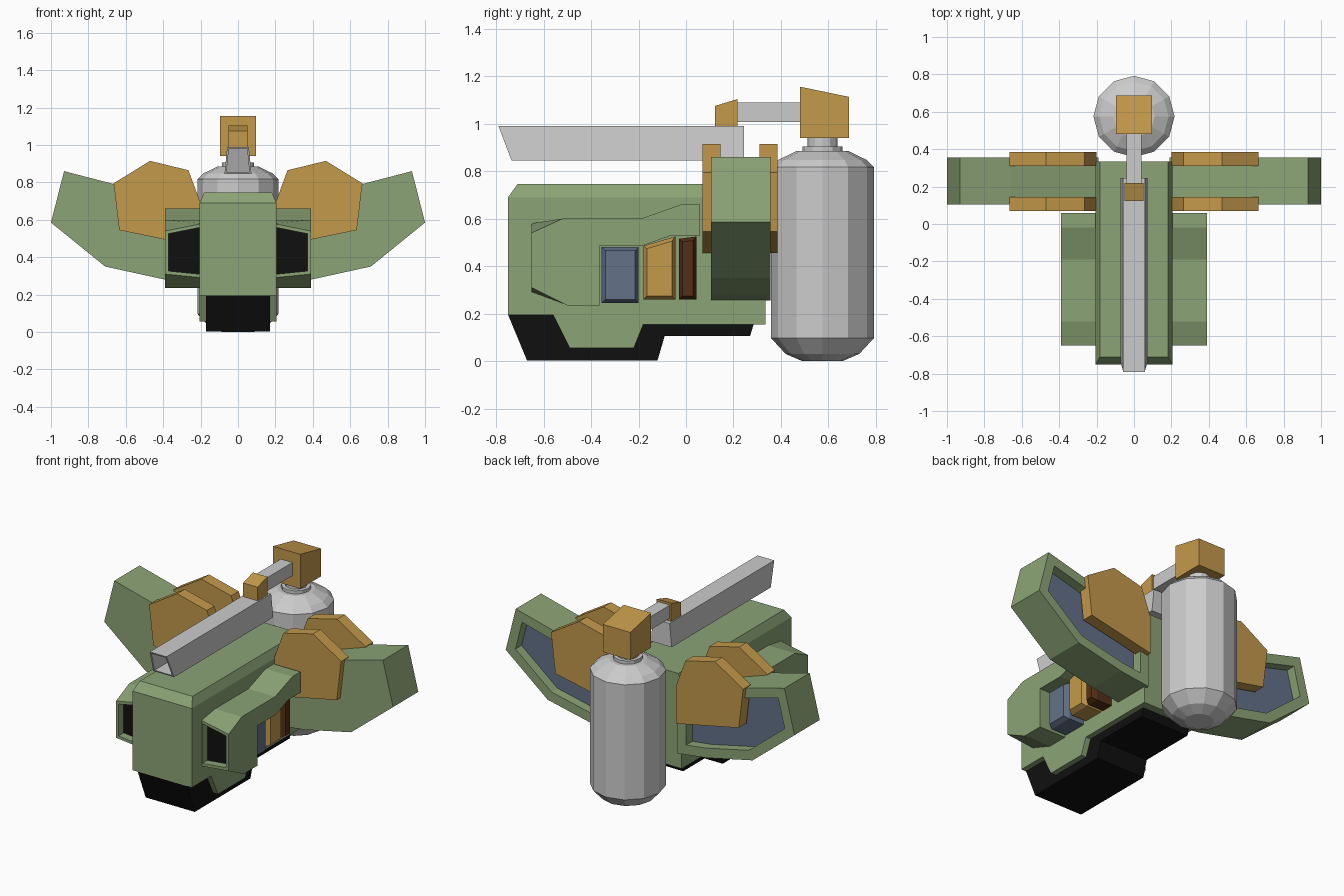
import bpy, bmesh, math
from mathutils import Vector

if "Cube" in bpy.data.objects:
    bpy.data.objects.remove(bpy.data.objects["Cube"])


def material(name, rgb):
    m = bpy.data.materials.new(name)
    m.diffuse_color = (*rgb, 1)
    m.use_nodes = True
    m.node_tree.nodes["Principled BSDF"].inputs["Base Color"].default_value = m.diffuse_color
    return m


GREEN = material("green", (0.26, 0.37, 0.18))
ORANGE = material("orange", (0.55, 0.32, 0.07))
BLUE = material("slate", (0.125, 0.165, 0.25))
BROWN = material("brown", (0.09, 0.028, 0.008))
BLACK = material("black", (0.005, 0.005, 0.005))


def finish(name, bm, mat=None, mirror=False):
    bmesh.ops.recalc_face_normals(bm, faces=bm.faces)
    me = bpy.data.meshes.new(name)
    bm.to_mesh(me)
    bm.free()
    ob = bpy.data.objects.new(name, me)
    bpy.context.collection.objects.link(ob)
    if mat:
        me.materials.append(mat)
    if mirror:
        ob.modifiers.new("mirror", "MIRROR").use_mirror_merge = False
    return ob


def prism(name, axis, pts, a, b, mat=None, mirror=False, pts2=None):
    """Profile pts at position a on the axis, joined to pts2 (or pts) at b."""
    place = {"x": lambda u, v, t: (t, u, v),
             "y": lambda u, v, t: (u, t, v),
             "z": lambda u, v, t: (u, v, t)}[axis]
    bm = bmesh.new()
    lo = [bm.verts.new(place(u, v, a)) for u, v in pts]
    hi = [bm.verts.new(place(u, v, b)) for u, v in (pts2 or pts)]
    bm.faces.new(lo)
    bm.faces.new(hi)
    for i in range(len(lo)):
        j = (i + 1) % len(lo)
        bm.faces.new((lo[i], lo[j], hi[j], hi[i]))
    return finish(name, bm, mat, mirror)


def rect(u0, v0, u1, v1):
    return [(u0, v0), (u1, v0), (u1, v1), (u0, v1)]


def inset(ob, direction, thickness, raise_by=0.0, sink=0.0, mat=None):
    """Inset the face looking in a direction, then raise or sink it."""
    d = Vector(direction)
    bm = bmesh.new()
    bm.from_mesh(ob.data)
    bm.normal_update()
    face = max(bm.faces, key=lambda f: f.normal.dot(d))
    bmesh.ops.inset_region(bm, faces=[face], thickness=thickness,
                           depth=raise_by, use_even_offset=True)
    if sink:
        face = bmesh.ops.extrude_discrete_faces(bm, faces=[face])["faces"][0]
        bmesh.ops.translate(bm, verts=face.verts, vec=-d * sink)
    if mat:
        ob.data.materials.append(mat)
        face.material_index = len(ob.data.materials) - 1
    bm.to_mesh(ob.data)
    bm.free()


# Central body with chamfered top
prism("body", "x", [(-.75, .195), (-.75, .69), (.335, .69), (.335, .155), (-.18, .155),
                    (-.22, .055), (-.49, .055), (-.56, .195)], -.205, .205, GREEN)
prism("body_top", "z", rect(-.205, -.75, .205, .335), .69, .745, GREEN,
      pts2=rect(-.182, -.71, .182, .335))

# Black underside
prism("belly", "x", [(-.75, .196), (-.67, .003), (-.12, .003), (-.09, .105), (.27, .105),
                     (.285, .156), (.2, .25), (-.7, .25)], -.17, .17, BLACK)

# Side pods with dark front windows
rear = [(-.52, .60), (-.19, .60), (-.02, .66), (.06, .66), (.06, .53), (-.06, .53),
        (-.185, .485), (-.365, .485), (-.365, .235), (-.5, .235)]
pod = prism("side_pod", "x", [(-.65, .29), (-.65, .58)] + rear, .19, .39, GREEN, True,
            pts2=[(-.65, .31), (-.65, .54)] + rear)
inset(pod, (0, -1, 0), .018, sink=.05, mat=BLACK)

# Padded blocks under each pod
for name, pts, mat in (
        ("slate_block", rect(-.355, .245, -.2, .48), BLUE),
        ("orange_block", [(-.18, .26), (-.045, .26), (-.045, .525), (-.18, .485)], ORANGE),
        ("brown_block", [(-.03, .26), (.045, .26), (.045, .525), (-.03, .515)], BROWN)):
    block = prism(name, "x", pts, .19, .31, mat, True)
    inset(block, (1, 0, 0), .015, raise_by=.03)

# Wings with a sunken panel at the back
wing = prism("wing", "y", [(.19, .255), (.39, .28), (.71, .35), (1, .585), (.93, .86),
                           (.66, .79), (.19, .63)], .105, .355, GREEN, True)
inset(wing, (0, 1, 0), .06, sink=.06, mat=BLUE)

# Orange plates in front of and behind each wing
plate = [(.2, .455), (.635, .545), (.665, .795), (.47, .915), (.265, .865), (.2, .69)]
for name, y in (("front_plate", .07), ("back_plate", .31)):
    prism(name, "y", plate, y, y + .075, ORANGE, True)

# Twelve-sided tank with stepped neck
bm = bmesh.new()
outline = [(0, 0), (.085, 0), (.155, .03), (.217, .097), (.217, .817), (.185, .848),
           (.11, .885), (.085, .885), (.085, .905), (.063, .905), (.063, .95), (0, .95)]
verts = [bm.verts.new((r, .575, z)) for r, z in outline]
edges = [bm.edges.new(p) for p in zip(verts, verts[1:])]
bmesh.ops.spin(bm, geom=verts + edges, cent=(0, .575, 0), axis=(0, 0, 1),
               angle=math.tau, steps=12)
bmesh.ops.remove_doubles(bm, verts=bm.verts, dist=.0005)
finish("tank", bm)

# Feed pipe and its orange end blocks
prism("tank_head", "x", [(.48, .94), (.687, .94), (.687, 1.113), (.48, 1.156)],
      -.095, .095, ORANGE)
prism("pipe", "x", rect(.2, 1.007, .5, 1.09), -.04, .04)
prism("pipe_socket", "x", [(.122, .98), (.218, .98), (.218, 1.104), (.122, 1.075)],
      -.05, .05, ORANGE)

# Long tapered barrel, open at the slanted front
barrel = prism("barrel", "z", rect(-.072, -.735, .072, .245), .845, .99,
               pts2=rect(-.058, -.79, .058, .245))
inset(barrel, (0, -1, 0), .01, sink=.15)
